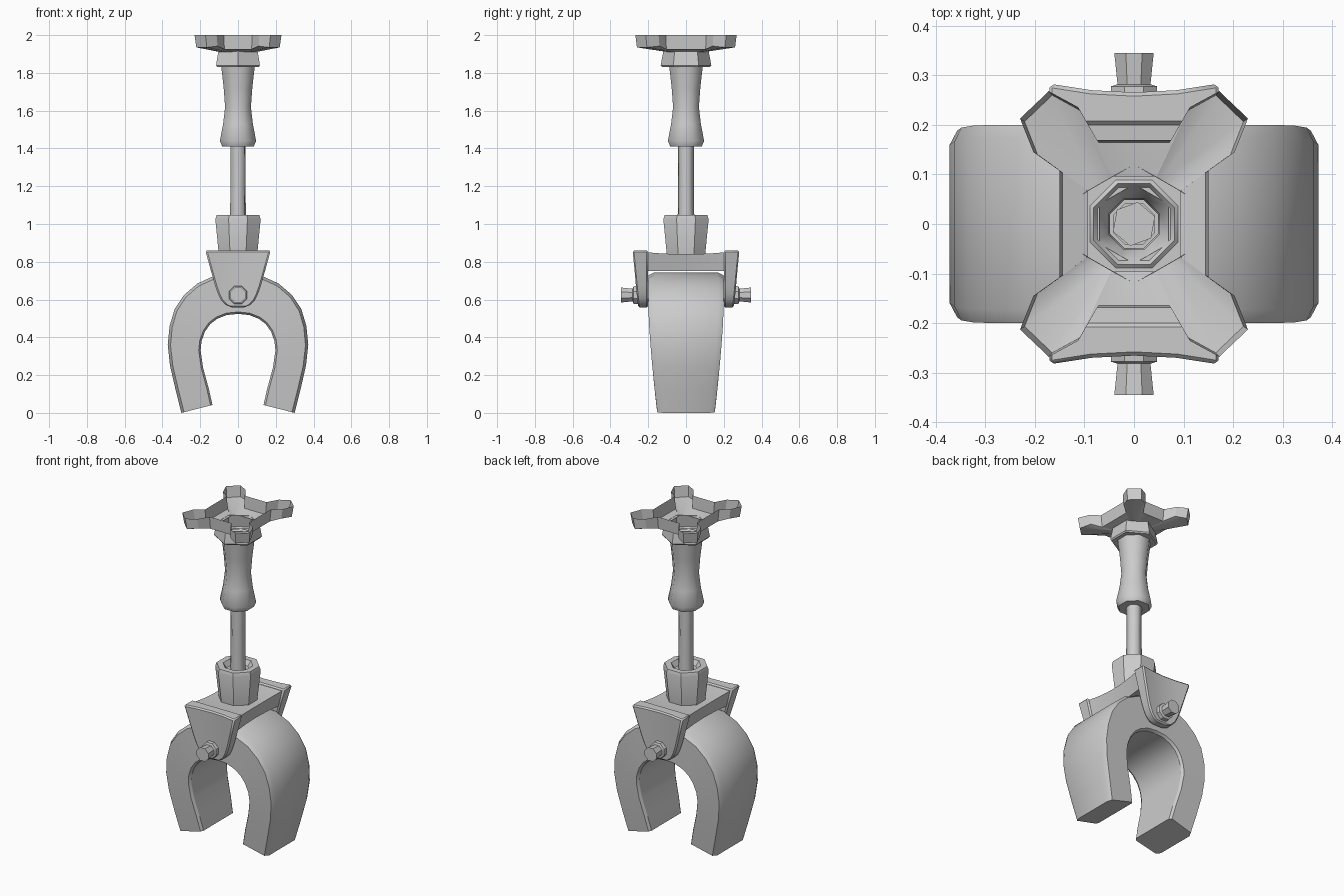
import bpy, bmesh
from math import sin, cos, pi, radians, atan2, hypot

if "Cube" in bpy.data.objects:
    bpy.data.objects.remove(bpy.data.objects["Cube"])


def loft(name, rings, cap=True, angle=35, bevel=0):
    """Skin a list of equal-length closed rings of points."""
    bm = bmesh.new()
    vs = [[bm.verts.new(p) for p in r] for r in rings]
    n = len(rings[0])
    for a, b in zip(vs, vs[1:]):
        for i in range(n):
            j = (i + 1) % n
            bm.faces.new((a[i], a[j], b[j], b[i]))
    if cap:
        bm.faces.new(vs[0])
        bm.faces.new(vs[-1])
    bmesh.ops.recalc_face_normals(bm, faces=bm.faces)
    me = bpy.data.meshes.new(name)
    bm.to_mesh(me)
    bm.free()
    ob = bpy.data.objects.new(name, me)
    bpy.context.collection.objects.link(ob)
    if bevel:
        m = ob.modifiers.new("edge", 'BEVEL')
        m.width, m.segments, m.angle_limit = bevel, 1, radians(50)
    bpy.ops.object.select_all(action='DESELECT')
    ob.select_set(True)
    bpy.context.view_layer.objects.active = ob
    bpy.ops.object.shade_smooth_by_angle(angle=radians(angle))
    return ob


def lathe(name, profile, sides, turn=0, cap=True, angle=35):
    """Turn (radius, z) points around the z axis."""
    rings = [[(r * cos(turn + 2 * pi * i / sides), r * sin(turn + 2 * pi * i / sides), z)
              for i in range(sides)] for r, z in profile]
    return loft(name, rings, cap, angle)


# Horseshoe: matching outer and inner arch points, right half from foot to crown
outer = [(.30, .0), (.33, .12), (.36, .25), (.372, .36), (.362, .46), (.335, .55),
         (.285, .625), (.215, .685), (.12, .728), (0, .742)]
inner = [(.135, .042), (.155, .13), (.185, .24), (.198, .33), (.193, .38), (.175, .43),
         (.147, .47), (.11, .498), (.06, .518), (0, .524)]
stations = list(zip(outer, inner))
stations += [((-o[0], o[1]), (-i[0], i[1])) for o, i in reversed(stations[:-1])]
rings = []
for o, i in stations:
    dx, dz = o[0] - i[0], o[1] - i[1]
    k = .015 / hypot(dx, dz)

    def pt(p, s, y):
        h = .2 - .048 * max(0, (.6 - p[1]) / .6) ** 1.5
        return (p[0] - s * k * dx, y[0] * (h - y[1]), p[1] - s * k * dz)
    rings.append([pt(o, 0, (-1, .028)), pt(o, 1, (-1, 0)), pt(i, -.7, (-1, 0)), pt(i, 0, (-1, .015)),
                  pt(i, 0, (1, .015)), pt(i, -.7, (1, 0)), pt(o, 1, (1, 0)), pt(o, 0, (1, .028))])
loft("horseshoe", rings, angle=28)

# Bracket: saddle plate with pinched sides and a dipped top
rings = []
for k in range(-4, 5):
    y = .255 * k / 4
    q = (y / .28) ** 2
    w, top = .145 + .028 * q, .84 + .019 * q
    rings.append([(-w, y, top), (w, y, top), (w - .025, y, .75), (-w + .025, y, .75)])
loft("bracket_plate", rings)

# Bracket: two rounded ears, slightly bowed outward at the corners
rows = [(.173, .86), (.147, .765), (.12, .67), (.106, .63), (.09, .597), (.066, .572), (.032, .558)]
for side, tag in ((-1, "front"), (1, "back")):
    rings = []
    for w, z in rows:
        xs = [w * t for t in (-1, -.5, 0, .5, 1)]
        face = [(x, side * (.252 + .018 * (x / .173) ** 2 + .014 * (z - .56) / .3), z) for x in xs]
        rings.append(face + [(x, side * .2, z) for x in reversed(xs)])
    loft("bracket_ear_" + tag, rings, bevel=.008)

# Pivot pin with flared ends and a small shoulder on each ear
half = [(.043, .345), (.036, .282), (.05, .278), (.052, .25), (.036, .245)]
pin = lathe("pivot_pin", half + [(r, -z) for r, z in reversed(half)], 8, pi / 8)
pin.rotation_euler = (pi / 2, 0, 0)
pin.location = (0, 0, .624)

# Flared socket with a sunken top
lathe("socket", [(.109, .83), (.13, 1.025), (.122, 1.048), (.085, 1.048), (.065, 1.02)], 8, pi / 8)

# Thin rod
lathe("rod", [(.045, 1.0), (.042, 1.25), (.045, 1.55)], 6, radians(20), angle=65)

# Waisted grip, open at the top
lathe("grip", [(.045, 1.41), (.09, 1.41), (.104, 1.44), (.085, 1.53), (.074, 1.62),
               (.082, 1.72), (.096, 1.835), (.088, 1.842), (.055, 1.80), (.052, 1.5)],
      8, pi / 8, cap=False, angle=50)

# Hexagonal collar
lathe("collar", [(.12, 1.915), (.134, 1.84), (.128, 1.832), (.08, 1.832)], 6, pi / 6, cap=False)

# Four-armed open dish: one quadrant outline (x, y, floor height), mirrored
quad = [(.15, .107, 1.925), (.203, .145, 1.942), (.23, .213, 1.935),
        (.172, .268, 1.935), (.113, .236, 1.942), (.075, .17, 1.925)]
line = quad + [(-x, y, z) for x, y, z in reversed(quad)]
line += [(x, -y, z) for x, y, z in reversed(line)]


def hex_point(x, y):
    a = atan2(y, x)
    r = .104 / cos((a + pi / 6) % (pi / 3) - pi / 6)
    return (r * cos(a), r * sin(a), 1.91)


loft("handle_dish", [[(x, y, 2.0) for x, y, z in line],
                     [(x * .96, y * .97, z) for x, y, z in line],
                     [hex_point(x, y) for x, y, z in line]], cap=False, angle=25)
